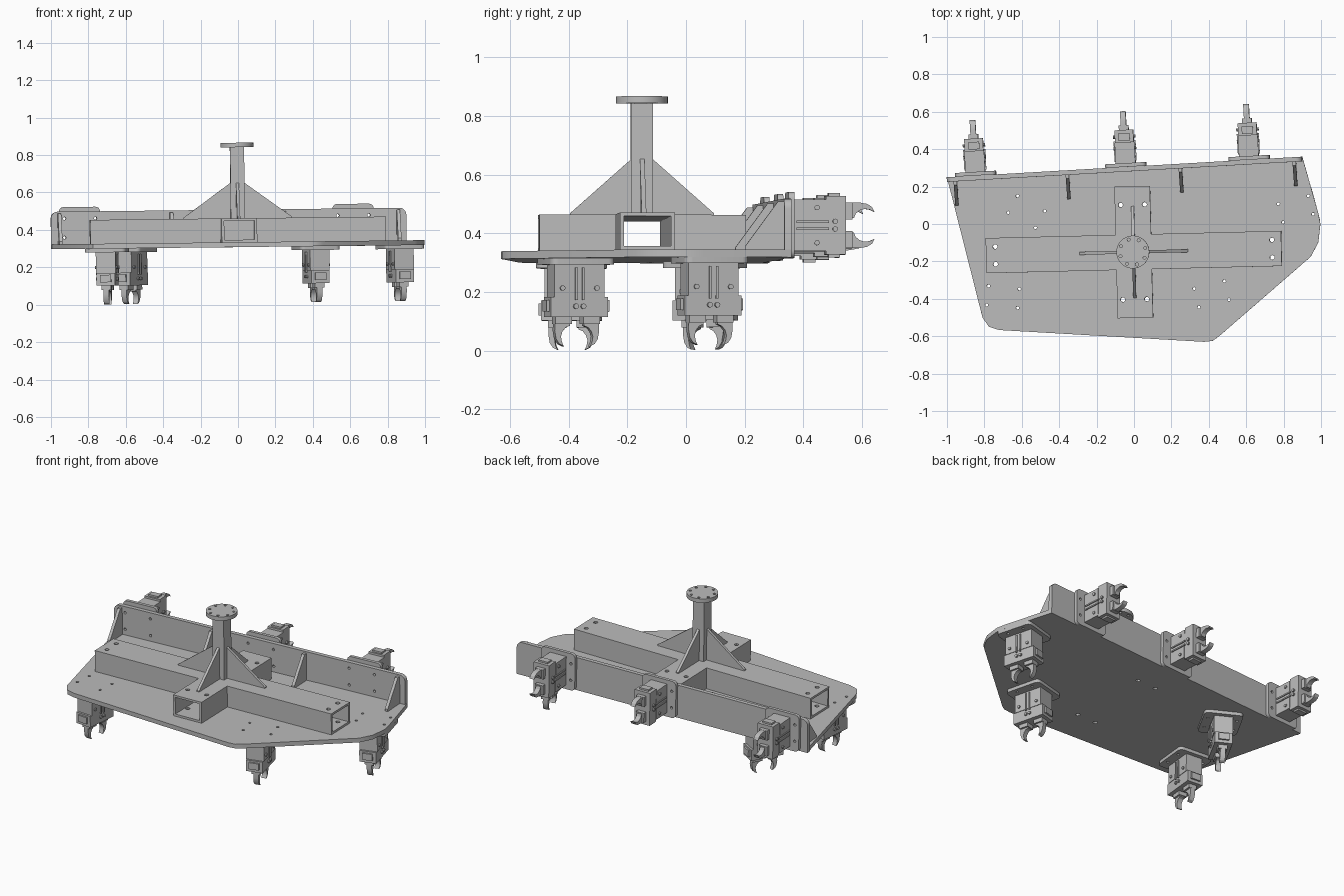
import bpy, bmesh
from math import radians, atan2, hypot, pi, cos, sin
from mathutils import Matrix, Vector

if "Cube" in bpy.data.objects:
    bpy.data.objects.remove(bpy.data.objects["Cube"], do_unlink=True)

GREY = (0.5, 0.5, 0.5, 1)
metal = bpy.data.materials.new("plain_grey_metal")
metal.use_nodes = True
metal.diffuse_color = GREY
metal.node_tree.nodes["Principled BSDF"].inputs["Base Color"].default_value = GREY


def move(x=0, y=0, z=0):
    return Matrix.Translation((x, y, z))


def turn(deg, axis):
    return Matrix.Rotation(radians(deg), 4, axis)


# The whole tool leans slightly about y
LEAN = move(z=0.32) @ turn(-0.65, 'Y') @ move(z=-0.32)


def make(name, bm):
    bmesh.ops.recalc_face_normals(bm, faces=bm.faces)
    mesh = bpy.data.meshes.new(name)
    bm.to_mesh(mesh)
    bm.free()
    obj = bpy.data.objects.new(name, mesh)
    bpy.context.collection.objects.link(obj)
    return obj


def add_prism(bm, pts, depth, z=0, m=Matrix(), radius=0, corners=lambda v: True):
    """Extrude an outline along local z, rounding chosen corners."""
    part = bmesh.new()
    face = part.faces.new([part.verts.new((x, y, z)) for x, y in pts])
    if radius:
        bmesh.ops.bevel(part, geom=[v for v in part.verts if corners(v.co)], offset=radius,
                        segments=5, profile=0.5, affect='VERTICES')
    out = bmesh.ops.extrude_face_region(part, geom=part.faces[:])
    bmesh.ops.translate(part, vec=(0, 0, depth),
                        verts=[g for g in out["geom"] if isinstance(g, bmesh.types.BMVert)])
    bmesh.ops.transform(part, matrix=m, verts=part.verts)
    tmp = bpy.data.meshes.new("tmp")
    part.to_mesh(tmp)
    part.free()
    bm.from_mesh(tmp)
    bpy.data.meshes.remove(tmp)


def add_box(bm, x0, x1, y0, y1, z0, z1):
    add_prism(bm, [(x0, y0), (x1, y0), (x1, y1), (x0, y1)], z1 - z0, z0)


def add_rod(bm, r, z0, z1, m=Matrix(), n=16):
    bmesh.ops.create_cone(bm, cap_ends=True, segments=n, radius1=r, radius2=r,
                          depth=z1 - z0, matrix=m @ move(z=(z0 + z1) / 2))


def prism(name, pts, depth, **kw):
    bm = bmesh.new()
    add_prism(bm, pts, depth, **kw)
    return make(name, bm)


def cut(obj, bm):
    """Subtract a cutter and bake the result."""
    cutter = make("cutter", bm)
    cutter.hide_render = True
    mod = obj.modifiers.new("cut", 'BOOLEAN')
    mod.operation, mod.solver, mod.object = 'DIFFERENCE', 'EXACT', cutter
    bpy.context.view_layer.update()
    done = bpy.data.meshes.new_from_object(obj.evaluated_get(bpy.context.evaluated_depsgraph_get()))
    obj.modifiers.clear()
    obj.data = done
    bpy.data.objects.remove(cutter, do_unlink=True)


def drill(obj, spots, r):
    bm = bmesh.new()
    for x, y in spots:
        add_rod(bm, r, -1, 1.5, move(x, y), 12)
    cut(obj, bm)


def finish(obj, m=Matrix()):
    obj.data.materials.clear()
    obj.data.materials.append(metal)
    obj.data.shade_smooth()
    obj.data.set_sharp_from_angle(angle=radians(30))
    obj.matrix_world = LEAN @ m
    return obj


def rect(w, h):
    return [(-w / 2, -h / 2), (w / 2, -h / 2), (w / 2, h / 2), (-w / 2, h / 2)]


# Layout
FLOOR, DECK, BEAM_TOP = 0.308, 0.334, 0.462
FRAME = move(0, -0.15) @ turn(1.4, 'Z')
BACK_ANGLE = atan2(0.11, 1.9)
BACK = move(-1, 0.25, FLOOR) @ Matrix.Rotation(BACK_ANGLE, 4, 'Z')
BOLTS = [(a, b) for a in (-0.083, 0.083) for b in (-0.051, 0.051)]
UNDER = [(0.415, -0.375, 14), (0.865, 0.08, 15), (-0.575, 0.065, -29), (-0.70, -0.39, -5.5)]
REAR = [0.155, 0.96, 1.62]
BEAM_HOLES = [(a, b) for a in (-0.74, 0.74) for b in (-0.047, 0.047)]
STUB_HOLES = [(a, b) for a in (-0.064, 0.064) for b in (-0.253, 0.253)]

# Base plate
plate = prism("base_plate", [(-1, .25), (.90, .36), (.985, .06), (.997, 0), (.985, -.10), (.945, -.175),
                             (.455, -.6), (.42, -.625), (.375, -.63), (-.72, -.567), (-.775, -.55),
                             (-.81, -.50)], DECK - FLOOR, z=FLOOR)
spots = []
for x, y, ang in UNDER:
    spots += [(move(x, y) @ turn(ang, 'Z') @ Vector((a, b, 0))).xy for a, b in BOLTS]
drill(plate, spots, 0.008)
drill(plate, [(FRAME @ Vector((a, b, 0))).xy for a, b in BEAM_HOLES + STUB_HOLES], 0.0125)
finish(plate)

# Back plate with triangular stiffeners
length = hypot(1.9, 0.11)
back = prism("back_plate", [(0, 0), (length, 0), (length, 0.2), (0, 0.2)], 0.025,
             radius=0.035, corners=lambda c: c.y > 0.1)
drill(back, [(s + a, 0.112 + b) for s in REAR for a, b in BOLTS], 0.008)
finish(back, BACK @ turn(90, 'X'))
for i, s in enumerate((0.045, 0.645, 1.25, 1.86)):
    rib = prism(f"back_stiffener_{i + 1}", [(.025, .026), (.155, .026), (.155, .04), (.045, .19), (.025, .19)],
                0.018, z=-0.009)
    finish(rib, BACK @ move(s) @ turn(-90, 'Z') @ turn(90, 'X'))


# Hollow cross beams
def tube(name, x0, x1, y0, y1, along_x, holes):
    bm, inner = bmesh.new(), bmesh.new()
    add_box(bm, x0, x1, y0, y1, DECK, BEAM_TOP)
    wx, wy = (-0.05, 0.014) if along_x else (0.014, -0.05)
    add_box(inner, x0 + wx, x1 - wx, y0 + wy, y1 - wy, DECK + 0.013, BEAM_TOP - 0.013)
    obj = make(name, bm)
    cut(obj, inner)
    drill(obj, holes, 0.0125)
    finish(obj, FRAME)


tube("long_beam", -0.79, 0.79, -0.094, 0.094, True, BEAM_HOLES)
tube("front_beam", -0.095, 0.095, -0.352, -0.094, False, [h for h in STUB_HOLES if h[1] < 0])
tube("rear_beam", -0.095, 0.095, 0.094, 0.352, False, [h for h in STUB_HOLES if h[1] > 0])

# Column, top flange and ribs
finish(prism("column", rect(0.075, 0.075), 0.39, z=BEAM_TOP), FRAME)
bm = bmesh.new()
add_rod(bm, 0.088, 0.842, 0.866, n=48)
flange = make("top_flange", bm)
drill(flange, [(0.07 * cos(k * pi / 4 + 0.3), 0.07 * sin(k * pi / 4 + 0.3)) for k in range(8)], 0.008)
finish(flange, FRAME)
for k in range(4):
    reach = 0.245 if k % 2 else 0.29
    rib = prism(f"column_rib_{k + 1}", [(.037, BEAM_TOP), (reach, BEAM_TOP), (reach, .468), (.037, .652)],
                0.016, z=-0.008)
    finish(rib, FRAME @ turn(90 * k, 'Z') @ turn(90, 'X'))

# Gripper master parts: local z points away from the mounting face
pad = prism("gripper_pad", rect(0.22, 0.225), 0.02, radius=0.025)
drill(pad, BOLTS, 0.008)

bm = bmesh.new()
add_box(bm, -0.053, 0.053, -0.088, 0.088, 0.02, 0.13)
add_box(bm, -0.05, 0.05, -0.1, 0.1, 0.13, 0.198)
for side in (-1, 1):
    face = turn(90 * side, 'Y')
    for y in (-0.012, 0.012):                       # guide strips
        add_box(bm, side * 0.055 - 0.004, side * 0.055 + 0.004, y - 0.004, y + 0.004, 0.03, 0.14)
    for y, z in ((-0.06, 0.1), (0.06, 0.1), (-0.013, 0.162), (0.013, 0.162)):
        add_rod(bm, 0.009, 0.04, 0.06, move(0, y, z) @ face, 10)
    for x in (-0.018, 0.018):                       # end screws
        add_rod(bm, 0.007, 0.09, 0.104, move(x, 0, 0.155) @ turn(-90 * side, 'X'), 10)
    y = side * 0.096                                # side lugs
    add_box(bm, -0.03, 0.03, y - 0.014, y + 0.014, 0.14, 0.18)
body = make("gripper_body", bm)

bm = bmesh.new()
CLAW = [(.076, .2), (.078, .245), (.073, .273), (.062, .29), (.046, .298), (.053, .283),
        (.056, .265), (.051, .248), (.04, .234), (.025, .228), (.025, .2)]
for side in (-1, 1):
    lo, hi = sorted((side * 0.02, side * 0.078))
    add_box(bm, -0.026, 0.026, lo, hi, 0.195, 0.222)
    stand = Matrix(((0, 0, 1, 0), (side, 0, 0, 0), (0, 1, 0, 0), (0, 0, 0, 1)))
    add_prism(bm, CLAW, 0.03, z=-0.015, m=stand)
jaws = make("gripper_jaws", bm)

# Place the grippers: four below, three behind
places = [(f"under_gripper_{i + 1}", move(x, y, FLOOR) @ turn(a, 'Z') @ turn(180, 'X'))
          for i, (x, y, a) in enumerate(UNDER)]
places += [(f"rear_gripper_{i + 1}", BACK @ move(s, 0, 0.112) @ turn(-90, 'X'))
           for i, s in enumerate(REAR)]
for part in (pad, body, jaws):
    for i, (name, m) in enumerate(places):
        obj = part if i == 0 else part.copy()
        if i:
            bpy.context.collection.objects.link(obj)
        obj.name = name + part.data.name[len("gripper"):].split(".")[0] if part is not pad else name + "_pad"
        finish(obj, m)
